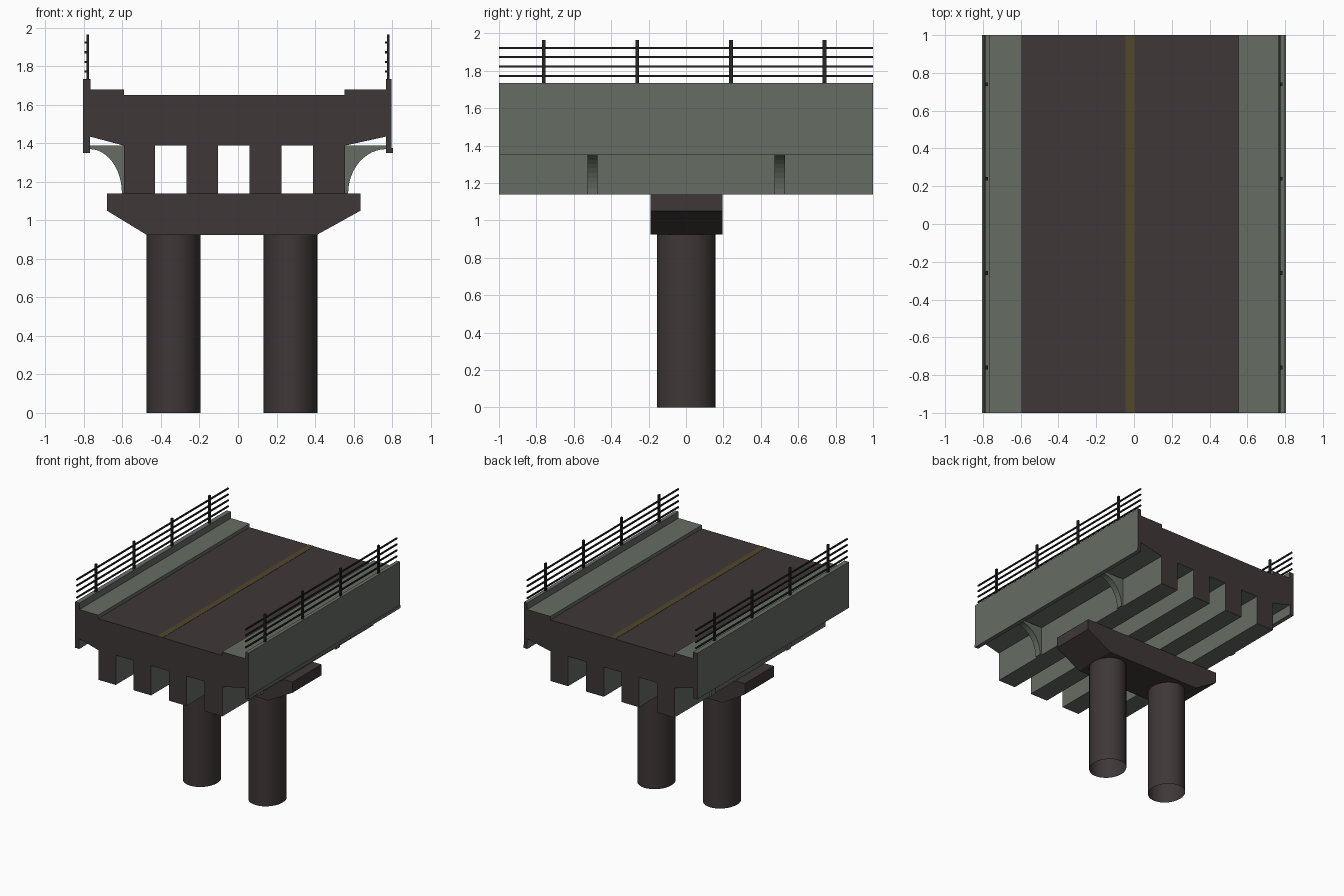
import bpy, bmesh, math

if "Cube" in bpy.data.objects:
    bpy.data.objects.remove(bpy.data.objects["Cube"])


def srgb(r, g, b):
    f = lambda c: (c / 255 / 12.92) if c < 11 else ((c / 255 + 0.055) / 1.055) ** 2.4
    return (f(r), f(g), f(b), 1)


def material(name, rgb):
    m = bpy.data.materials.new(name)
    m.diffuse_color = srgb(*rgb)
    m.use_nodes = True
    m.node_tree.nodes["Principled BSDF"].inputs["Base Color"].default_value = m.diffuse_color
    return m


BROWN = material("dark_brown_concrete", (63, 55, 55))
GREEN = material("grey_green_concrete", (102, 108, 99))
YELLOW = material("faded_yellow_paint", (81, 71, 42))
BLACK = material("black_metal", (39, 36, 36))


def finish(name, bm, *mats):
    bmesh.ops.recalc_face_normals(bm, faces=bm.faces[:])
    me = bpy.data.meshes.new(name)
    bm.to_mesh(me)
    bm.free()
    for m in mats:
        me.materials.append(m)
    ob = bpy.data.objects.new(name, me)
    bpy.context.collection.objects.link(ob)
    return ob


def prism(name, profile, y0, y1, *mats):
    """Extrude an x-z profile along y."""
    bm = bmesh.new()
    face = bm.faces.new([bm.verts.new((x, y0, z)) for x, z in profile])
    ext = bmesh.ops.extrude_face_region(bm, geom=[face], use_keep_orig=True)
    for v in ext["geom"]:
        if isinstance(v, bmesh.types.BMVert):
            v.co.y = y1
    return finish(name, bm, *mats)


def box(name, x0, x1, y0, y1, z0, z1, mat):
    return prism(name, [(x0, z0), (x1, z0), (x1, z1), (x0, z1)], y0, y1, mat)


# Deck with parapets, sidewalks and four girders as one cross-section
top = [(-.805, 1.35), (-.805, 1.735), (-.765, 1.735), (-.765, 1.68), (-.593, 1.68),
       (-.593, 1.65), (.553, 1.65), (.553, 1.68), (.768, 1.68), (.768, 1.735),
       (.798, 1.735), (.798, 1.375), (.804, 1.375), (.804, 1.35), (.768, 1.35), (.768, 1.435)]
girders = []
for x0, x1 in [(.39, .555), (.06, .225), (-.267, -.103), (-.592, -.43)]:
    girders += [(x1, 1.388), (x1, 1.14), (x0, 1.14), (x0, 1.388)]
deck = prism("bridge_deck", top + girders + [(-.768, 1.435), (-.768, 1.35)], -1, 1, GREEN, BROWN)
for p in deck.data.polygons:
    road = p.normal.z > 0.9 and abs(p.center.z - 1.65) < 0.005
    p.material_index = 1 if abs(p.normal.y) > 0.9 or road else 0

# Centre line
box("centre_line", -.045, .004, -1, 1, 1.648, 1.652, YELLOW)

# Curved brackets under the overhangs
for side, inner, start, outer in [("left", -.59, -.603, -.77), ("right", .553, .572, .77)]:
    arc = []
    for i in range(13):
        a = math.pi / 2 * i / 12
        arc.append((outer + (start - outer) * math.cos(a), 1.14 + .23 * math.sin(a)))
    for end, y in [("front", -.5), ("back", .501)]:
        prism(f"bracket_{side}_{end}", [(inner, 1.14)] + arc + [(outer, 1.388), (inner, 1.388)],
              y - .027, y + .027, GREEN)

# Pier cap
prism("pier_cap", [(-.475, .925), (.41, .925), (.636, 1.05), (.636, 1.14), (-.68, 1.14), (-.68, 1.05)],
      -.19, .195, BROWN)

# Columns, open at the foot
for side, x in [("left", -.334), ("right", .272)]:
    bm = bmesh.new()
    bmesh.ops.create_cone(bm, cap_ends=False, segments=32, radius1=1, radius2=1, depth=1)
    for v in bm.verts:
        v.co = (x + v.co.x * .14, .002 + v.co.y * .156, (v.co.z + .5) * .926)
    ob = finish("column_" + side, bm, BROWN)
    for p in ob.data.polygons:
        p.use_smooth = True

# Railings
for side, x in [("left", -.78), ("right", .78)]:
    for i in range(4):
        y = -.76 + .5 * i
        box(f"railing_post_{side}_{i + 1}", x - .007, x + .007, y - .01, y + .01, 1.73, 1.966, BLACK)
        z = 1.773 + .05 * i
        box(f"railing_bar_{side}_{i + 1}", x - .016, x - .005, -1, 1, z - .0055, z + .0055, BLACK)
